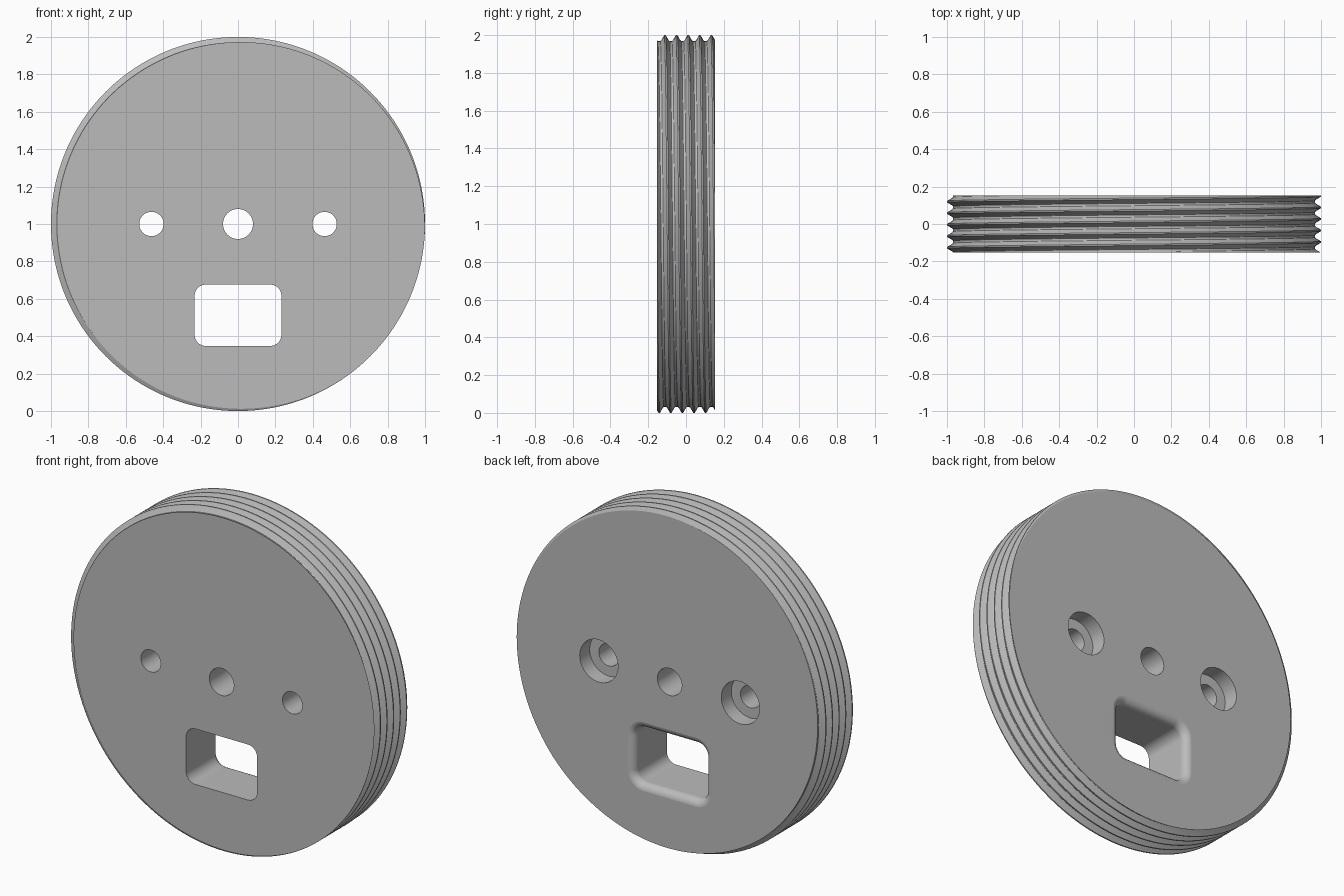
import bpy, bmesh
from math import sin, cos, pi, tau, radians
from mathutils import Vector

cube = bpy.data.objects.get("Cube")
if cube:
    bpy.data.objects.remove(cube)

HALF = 0.153       # half thickness of the disc
PITCH = 0.0615     # thread pitch
SEGMENTS = 192

grey = bpy.data.materials.new("plain_grey")
grey.use_nodes = True
grey.diffuse_color = (0.5, 0.5, 0.5, 1)
grey.node_tree.nodes["Principled BSDF"].inputs["Base Color"].default_value = (0.5, 0.5, 0.5, 1)


def make_object(name, bm):
    bmesh.ops.recalc_face_normals(bm, faces=bm.faces)
    mesh = bpy.data.meshes.new(name)
    bm.to_mesh(mesh)
    bm.free()
    mesh.materials.append(grey)
    obj = bpy.data.objects.new(name, mesh)
    bpy.context.collection.objects.link(obj)
    return obj


def skin(bm, rows, closed):
    """Join neighbouring rows of vertices with quads."""
    for a, b in zip(rows, rows[1:]):
        n = len(a)
        for i in range(n if closed else n - 1):
            j = (i + 1) % n
            bm.faces.new((a[i], a[j], b[j], b[i]))


def threaded_disc():
    # One thread turn: (fraction of pitch, depth), narrow crest and rounded root
    turn = [(-0.0625, 0), (0.0625, 0), (0.32, 0.0274), (0.40, 0.0315),
            (0.5, 0.0325), (0.60, 0.0315), (0.68, 0.0274)]
    profile = [((k + f) * PITCH, 1 - d) for k in range(-5, 6) for f, d in turn]
    bm = bmesh.new()
    columns = []
    for s in range(SEGMENTS + 1):
        a = tau * s / SEGMENTS
        shift = 0.027 - PITCH * s / SEGMENTS
        columns.append([bm.verts.new((r * cos(a), y + shift, 1 + r * sin(a)))
                        for y, r in profile])
    skin(bm, columns, False)
    bmesh.ops.remove_doubles(bm, verts=bm.verts, dist=1e-5)
    # Trim the helix flat at both ends and cap it
    for side in (-1, 1):
        bmesh.ops.bisect_plane(bm, geom=bm.verts[:] + bm.edges[:] + bm.faces[:],
                               plane_co=(0, side * HALF, 0), plane_no=(0, side, 0),
                               clear_outer=True)
    bmesh.ops.remove_doubles(bm, verts=bm.verts, dist=1e-5)
    bmesh.ops.holes_fill(bm, edges=[e for e in bm.edges if e.is_boundary], sides=0)
    return make_object("threaded_disc", bm)


def loft(name, loops):
    """Closed solid through a list of matching outlines."""
    bm = bmesh.new()
    rows = [[bm.verts.new(p) for p in loop] for loop in loops]
    skin(bm, rows, True)
    bm.faces.new(rows[0])
    bm.faces.new(rows[-1])
    return make_object(name, bm)


def circle(x, y, r, n=64):
    return [Vector((x + r * cos(tau * i / n), y, 1 + r * sin(tau * i / n))) for i in range(n)]


def rounded_rect(y, grow):
    half_w, half_h, corner, steps = 0.232, 0.164, 0.06, 10
    points = []
    for q, (sx, sz) in enumerate([(1, 1), (-1, 1), (-1, -1), (1, -1)]):
        for i in range(steps + 1):
            a = (q + i / steps) * pi / 2
            points.append(Vector((sx * (half_w - corner) + (corner + grow) * cos(a), y,
                                  0.512 + sz * (half_h - corner) + (corner + grow) * sin(a))))
    return points


disc = threaded_disc()
OUT = HALF + 0.05

# Centre bore and the two stepped screw holes, wide at the back
cutters = [loft("centre_bore_cutter", [circle(0, -OUT, 0.08), circle(0, OUT, 0.08)])]
step = HALF - 0.093
for label, x in (("right", -0.463), ("left", 0.463)):
    cutters.append(loft(label + "_screw_hole_cutter",
                        [circle(x, -OUT, 0.065), circle(x, step, 0.065),
                         circle(x, step, 0.125), circle(x, OUT, 0.125)]))

# Rectangular window, its back rim rounded over
FILLET = 0.045
loops = [rounded_rect(-OUT, 0)]
for i in range(9):
    a = i / 8 * pi / 2
    loops.append(rounded_rect(HALF - FILLET + FILLET * sin(a), FILLET * (1 - cos(a))))
loops[-1] = rounded_rect(HALF + 0.0005, FILLET)
loops.append(rounded_rect(OUT, FILLET))
cutters.append(loft("window_cutter", loops))

bpy.ops.object.select_all(action="DESELECT")
bpy.context.view_layer.objects.active = disc
disc.select_set(True)
for cutter in cutters:
    cutter.hide_render = True
    cut = disc.modifiers.new("cut", "BOOLEAN")
    cut.operation = "DIFFERENCE"
    cut.solver = "EXACT"
    cut.object = cutter
    bpy.ops.object.modifier_apply(modifier=cut.name)
    bpy.data.objects.remove(cutter)

bpy.ops.object.shade_smooth_by_angle(angle=radians(28))
flat = disc.modifiers.new("even_shading", "WEIGHTED_NORMAL")
flat.keep_sharp = True
